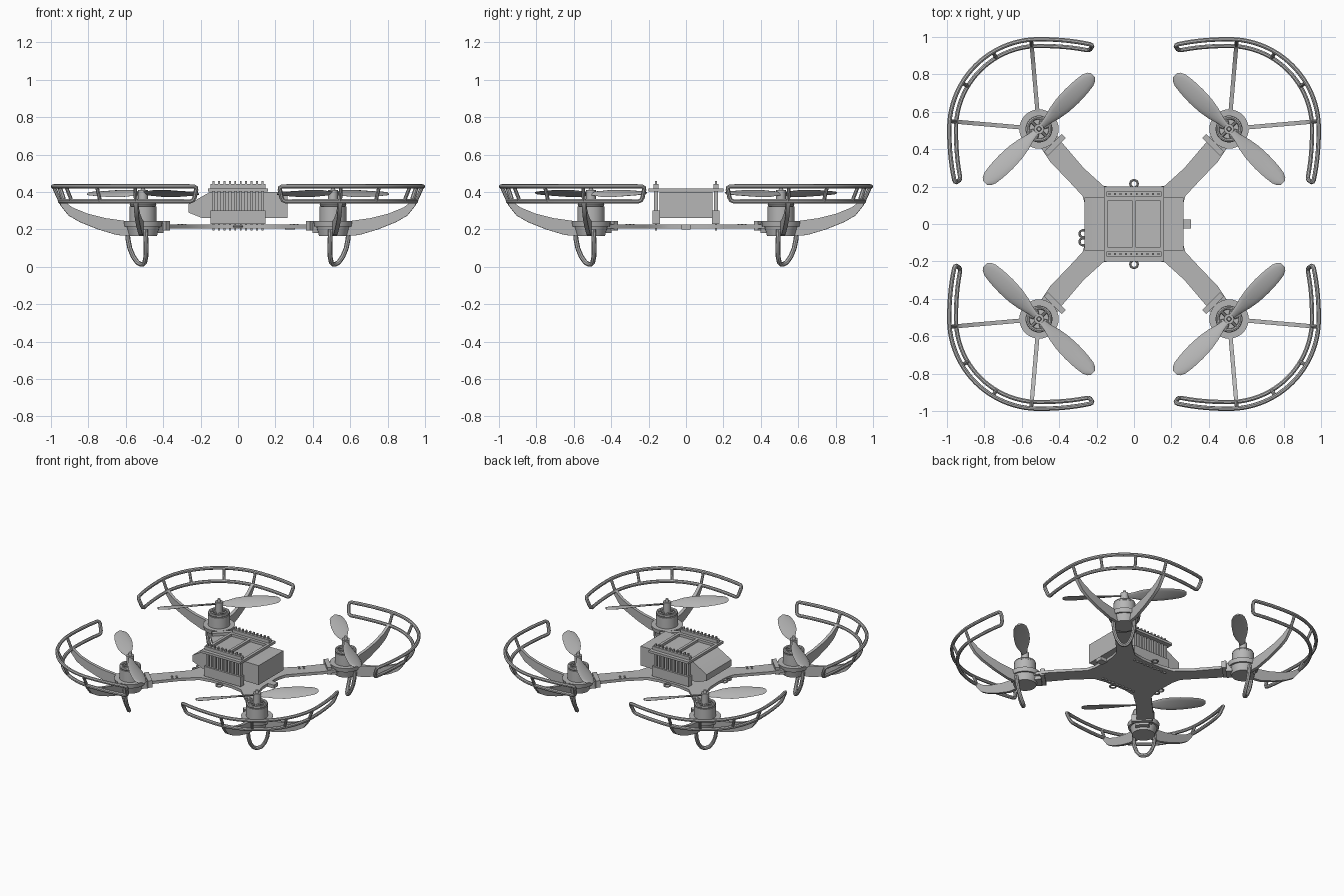
import bpy, bmesh
from math import radians, sin, cos, pi
from mathutils import Matrix, Vector

cube = bpy.data.objects.get("Cube")
if cube:
    bpy.data.objects.remove(cube)

grey = bpy.data.materials.new("matte grey")
grey.use_nodes = True
grey.diffuse_color = (0.47, 0.47, 0.47, 1)
grey.node_tree.nodes["Principled BSDF"].inputs["Base Color"].default_value = (0.47, 0.47, 0.47, 1)
made = []


def emit(name, bm):
    bmesh.ops.recalc_face_normals(bm, faces=bm.faces)
    me = bpy.data.meshes.new(name)
    bm.to_mesh(me)
    bm.free()
    me.materials.append(grey)
    ob = bpy.data.objects.new(name, me)
    bpy.context.collection.objects.link(ob)
    made.append(ob)


def emit_corners(name, bm):
    # local frame: x points outward along the arm, y across it, origin on the motor axis
    for fb, sy in (("front", -1), ("back", 1)):
        for lr, sx in (("right", -1), ("left", 1)):
            part = bm.copy()
            part.transform(Matrix.Diagonal((sx, sy, 1, 1)) @ Matrix.Translation((0.508, 0.508, 0))
                           @ Matrix.Rotation(pi / 4, 4, 'Z'))
            emit(f"{fb}_{lr}_{name}", part)
    bm.free()


def box(bm, x0, x1, y0, y1, z0, z1):
    m = Matrix.Translation(((x0 + x1) / 2, (y0 + y1) / 2, (z0 + z1) / 2))
    bmesh.ops.create_cube(bm, size=1, matrix=m @ Matrix.Diagonal((x1 - x0, y1 - y0, z1 - z0, 1)))


def cyl(bm, r0, r1, z0, z1, x=0, y=0, sides=32):
    bmesh.ops.create_cone(bm, cap_ends=True, segments=sides, radius1=r0, radius2=r1,
                          depth=z1 - z0, matrix=Matrix.Translation((x, y, (z0 + z1) / 2)))


def prism(bm, pts, offset):
    face = bm.faces.new([bm.verts.new(p) for p in pts])
    ext = bmesh.ops.extrude_face_region(bm, geom=[face])
    verts = [v for v in ext["geom"] if isinstance(v, bmesh.types.BMVert)]
    bmesh.ops.translate(bm, vec=offset, verts=verts)


def tube(bm, pts, r, closed=False):
    cu = bpy.data.curves.new("path", 'CURVE')
    cu.dimensions = '3D'
    cu.bevel_depth, cu.bevel_resolution, cu.use_fill_caps = r, 2, True
    sp = cu.splines.new('POLY')
    sp.points.add(len(pts) - 1)
    for p, co in zip(sp.points, pts):
        p.co = (*co, 1)
    sp.use_cyclic_u = closed
    ob = bpy.data.objects.new("path", cu)
    bpy.context.collection.objects.link(ob)
    dg = bpy.context.evaluated_depsgraph_get()
    me = bpy.data.meshes.new_from_object(ob.evaluated_get(dg))
    bm.from_mesh(me)
    bpy.data.objects.remove(ob)
    bpy.data.curves.remove(cu)
    bpy.data.meshes.remove(me)


def ring(bm, x, y, z, r, thick):
    tube(bm, [(x + r * cos(a * pi / 10), y + r * sin(a * pi / 10), z) for a in range(20)], thick, True)


# X-shaped lower plate with four arms
quarter = [(0.255, 0), (0.258, 0.09), (0.275, 0.15), (0.34, 0.22), (0.45, 0.335),
           (0.52, 0.44), (0.44, 0.52), (0.385, 0.435), (0.27, 0.3), (0.165, 0.205), (0.08, 0.19)]
outline = quarter + [(-x, y) for x, y in reversed(quarter)]
outline += [(-x, -y) for x, y in outline[1:-1]]
bm = bmesh.new()
prism(bm, [(x, y, 0.205) for x, y in outline], (0, 0, 0.02))
box(bm, 0.25, 0.305, -0.025, 0.025, 0.2, 0.225)
emit("lower_plate", bm)

# tie-down eyes on the plate edges
bm = bmesh.new()
for y in (-0.215, 0.215):
    ring(bm, 0, y, 0.215, 0.02, 0.006)
for y in (-0.095, -0.052):
    ring(bm, -0.272, y, 0.215, 0.019, 0.006)
emit("tie_down_eyes", bm)

# battery with a chamfered nose
bm = bmesh.new()
side = [(0.265, 0.26), (0.265, 0.4), (-0.15, 0.4), (-0.265, 0.335), (-0.265, 0.29), (-0.19, 0.26)]
prism(bm, [(x, -0.142, z) for x, z in side], (0, 0.284, 0))
emit("battery", bm)

# upper plate with two windows
bm = bmesh.new()
for s in (-1, 1):
    box(bm, -0.16, 0.16, min(s * 0.125, s * 0.2), max(s * 0.125, s * 0.2), 0.403, 0.42)
for x0, x1 in ((-0.16, -0.14), (-0.01, 0.01), (0.14, 0.16)):
    box(bm, x0, x1, -0.125, 0.125, 0.403, 0.42)
emit("upper_plate", bm)

# pin headers joining the plates
for name, s in (("front", -1), ("back", 1)):
    y = s * 0.16
    bm = bmesh.new()
    box(bm, -0.148, 0.148, y - 0.02, y + 0.02, 0.23, 0.3)
    box(bm, -0.148, 0.148, y - 0.014, y + 0.014, 0.42, 0.443)
    emit(f"{name}_header_bars", bm)
    bm = bmesh.new()
    for i in range(10):
        x = (i - 4.5) * 0.029
        box(bm, x - 0.008, x + 0.008, y - 0.011, y + 0.011, 0.3, 0.403)
        box(bm, x - 0.005, x + 0.005, y - 0.006, y + 0.006, 0.195, 0.46)
    emit(f"{name}_header_pins", bm)

# small screws along the arms
bm = bmesh.new()
for x in (-0.28, -0.31):
    for y in (-0.012, 0.012):
        cyl(bm, 0.006, 0.006, 0.222, 0.23, x, y, 10)
emit_corners("arm_screws", bm)

# motor mount cup and arm clamp
bm = bmesh.new()
cyl(bm, 0.075, 0.088, 0.165, 0.215)
cyl(bm, 0.1, 0.105, 0.215, 0.245)
box(bm, -0.135, -0.105, -0.068, 0.068, 0.195, 0.245)
box(bm, -0.11, -0.05, -0.045, 0.045, 0.18, 0.235)
emit_corners("motor_mount", bm)

# motor with an open spoked top
bm = bmesh.new()
cyl(bm, 0.072, 0.072, 0.24, 0.322)
ring(bm, 0, 0, 0.332, 0.062, 0.01)
cyl(bm, 0.026, 0.026, 0.32, 0.41, sides=20)
cyl(bm, 0.013, 0.01, 0.41, 0.43, sides=12)
for i in range(6):
    a = i * pi / 3
    d = Vector((cos(a), sin(a), 0))
    tube(bm, [d * 0.015 + Vector((0, 0, 0.334)), d * 0.062 + Vector((0, 0, 0.334))], 0.008)
emit_corners("motor", bm)

# two-bladed propeller: distance, chord, pitch at each station
stations = [(0.015, 0.035, 32), (0.06, 0.05, 30), (0.12, 0.085, 26), (0.18, 0.104, 22), (0.25, 0.108, 18),
            (0.32, 0.1, 14), (0.37, 0.085, 12), (0.395, 0.062, 11), (0.408, 0.028, 10)]
bm = bmesh.new()
for s in (-1, 1):
    rows = []
    for t, chord, pitch in stations:
        a = radians(pitch)
        row = []
        for k in range(12):
            u = cos(k * pi / 6) / 2
            h = 0.006 * sin(k * pi / 6) + 0.008 * (0.25 - u * u)
            row.append(bm.verts.new((s * (u * chord * cos(a) - h * sin(a)), s * t,
                                     0.392 + u * chord * sin(a) + h * cos(a))))
        rows.append(row)
    for r0, r1 in zip(rows, rows[1:]):
        for k in range(12):
            j = (k + 1) % 12
            bm.faces.new((r0[k], r0[j], r1[j], r1[k]))
    bm.faces.new(rows[0])
    bm.faces.new(rows[-1])
emit_corners("propeller", bm)


# guard: an inclined frame of two rails with struts
def rail(deg, inset, z):
    r = 0.48 + 0.055 * (max(0, abs(deg) - 45) / 33) ** 2 - inset
    return (r * cos(radians(deg)), r * sin(radians(deg)), z)


bm = bmesh.new()
sweep = [-76 + i * 4 for i in range(39)]
loop = [rail(d, 0, 0.43) for d in sweep]
loop += [rail(77.3, 0.004, 0.424), rail(77.8, 0.01, 0.41), rail(77.8, 0.026, 0.37), rail(77.3, 0.032, 0.356)]
loop += [rail(d, 0.036, 0.35) for d in reversed(sweep)]
loop += [rail(-77.3, 0.032, 0.356), rail(-77.8, 0.026, 0.37), rail(-77.8, 0.01, 0.41), rail(-77.3, 0.004, 0.424)]
tube(bm, loop, 0.012, True)
for d in (-40, -14, 14, 40):
    tube(bm, [rail(d, 0, 0.43), rail(d, 0.036, 0.35)], 0.01)
emit_corners("propeller_guard", bm)

# curved spokes carrying the guard
blade = [(0.07, 0.165), (0.14, 0.17), (0.24, 0.2), (0.34, 0.24), (0.4, 0.275), (0.44, 0.325), (0.455, 0.355),
         (0.435, 0.358), (0.38, 0.318), (0.3, 0.285), (0.2, 0.26), (0.07, 0.242)]
bm = bmesh.new()
for s in (-40, 40):
    arm = bmesh.new()
    prism(arm, [(x, -0.011, z) for x, z in blade], (0, 0.022, 0))
    arm.transform(Matrix.Rotation(radians(s), 4, 'Z'))
    me = bpy.data.meshes.new("spoke")
    arm.to_mesh(me)
    arm.free()
    bm.from_mesh(me)
    bpy.data.meshes.remove(me)
emit_corners("guard_spokes", bm)

# looped landing leg
half = [(0.05, 0.068, 0.2), (0.046, 0.068, 0.15), (0.038, 0.062, 0.1), (0.026, 0.048, 0.055),
        (0.015, 0.028, 0.024), (0.01, 0.012, 0.015)]
bm = bmesh.new()
tube(bm, half + [(0.01, 0, 0.013)] + [(x, -y, z) for x, y, z in reversed(half)], 0.013)
emit_corners("landing_leg", bm)

# smooth curved parts, keep edges sharp
bpy.ops.object.select_all(action='DESELECT')
for ob in made:
    ob.select_set(True)
bpy.context.view_layer.objects.active = made[0]
bpy.ops.object.shade_smooth_by_angle(angle=radians(35))
